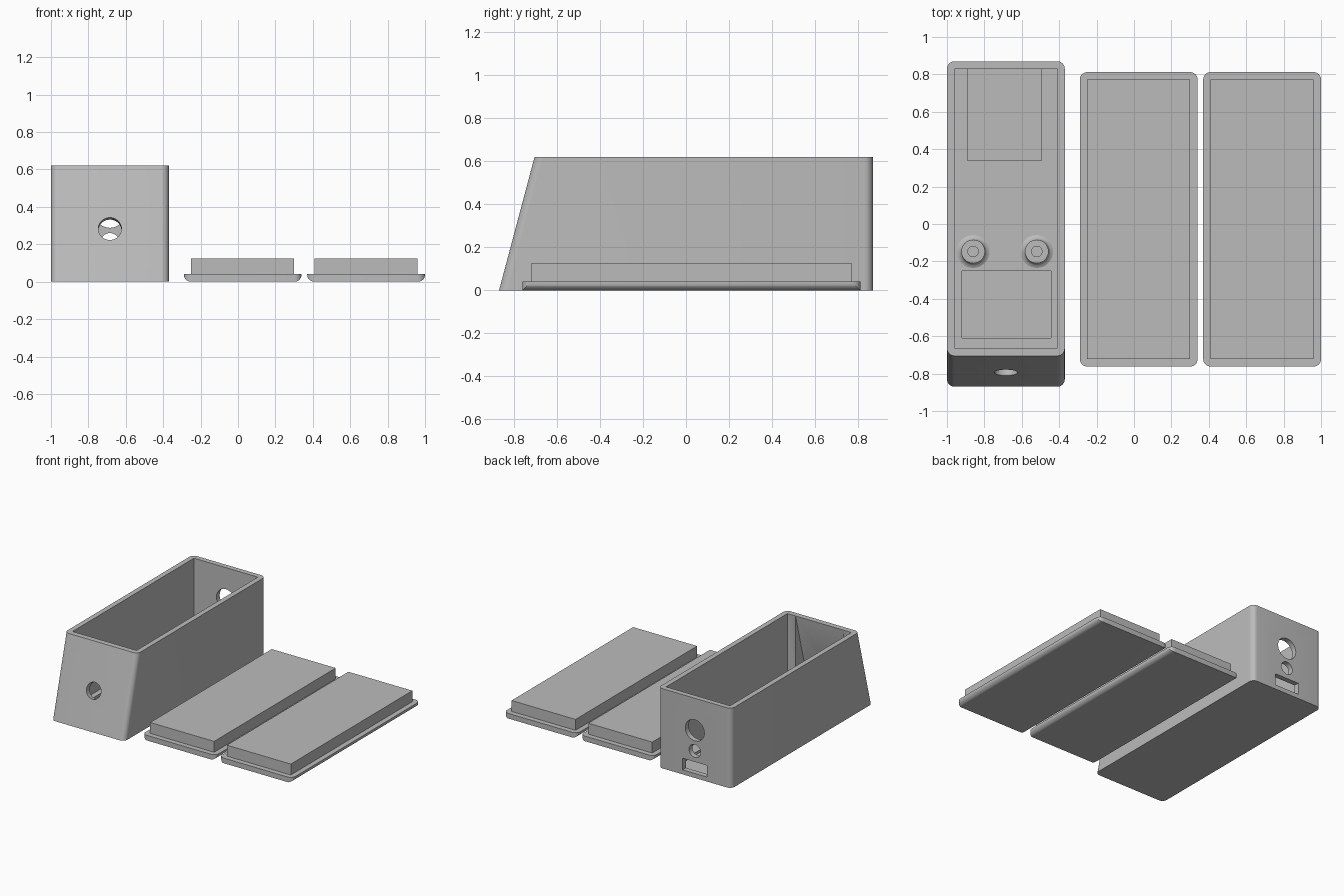
import bpy, bmesh, math
from mathutils import Vector, Matrix

if "Cube" in bpy.data.objects:
    bpy.data.objects.remove(bpy.data.objects["Cube"])

grey = bpy.data.materials.new("light grey plastic")
grey.diffuse_color = (0.5, 0.5, 0.5, 1)
grey.use_nodes = True
grey.node_tree.nodes["Principled BSDF"].inputs["Base Color"].default_value = grey.diffuse_color


def make(name, bm):
    bmesh.ops.recalc_face_normals(bm, faces=bm.faces)
    me = bpy.data.meshes.new(name)
    bm.to_mesh(me)
    bm.free()
    ob = bpy.data.objects.new(name, me)
    bpy.context.collection.objects.link(ob)
    me.materials.append(grey)
    return ob


def rounded(x0, x1, y0, y1, z, r, n=8):
    pts = []
    for cx, cy, a in ((x1 - r, y1 - r, 0), (x0 + r, y1 - r, 90),
                      (x0 + r, y0 + r, 180), (x1 - r, y0 + r, 270)):
        for i in range(n + 1):
            t = math.radians(a + 90 * i / n)
            pts.append(Vector((cx + r * math.cos(t), cy + r * math.sin(t), z)))
    return pts


def loft(name, rings):
    bm = bmesh.new()
    vs = [[bm.verts.new(p) for p in ring] for ring in rings]
    n = len(vs[0])
    for a, b in zip(vs, vs[1:]):
        for i in range(n):
            bm.faces.new((a[i], a[(i + 1) % n], b[(i + 1) % n], b[i]))
    bm.faces.new(vs[0][::-1])
    bm.faces.new(vs[-1])
    return make(name, bm)


def box(name, x0, x1, y0, y1, z0, z1):
    rings = [[(x0, y0, z), (x1, y0, z), (x1, y1, z), (x0, y1, z)] for z in (z0, z1)]
    return loft(name, rings)


def cylinder(name, centre, r, depth, tilt):
    bm = bmesh.new()
    bmesh.ops.create_cone(bm, cap_ends=True, segments=40, radius1=r, radius2=r, depth=depth,
                          matrix=Matrix.Translation(centre) @ Matrix.Rotation(tilt, 4, 'X'))
    return make(name, bm)


def boolean(ob, tool, op='DIFFERENCE'):
    m = ob.modifiers.new(tool.name, 'BOOLEAN')
    m.object, m.operation, m.solver = tool, op, 'EXACT'
    bpy.context.view_layer.objects.active = ob
    bpy.ops.object.modifier_apply(modifier=m.name)
    bpy.data.objects.remove(tool)


def smooth(ob):
    bpy.ops.object.select_all(action='DESELECT')
    ob.select_set(True)
    bpy.context.view_layer.objects.active = ob
    bpy.ops.object.shade_smooth_by_angle(angle=math.radians(30))


# Open case with a sloping front
X0, X1, CX = -1.0, -0.37, -0.685
slope = math.atan2(0.165, 0.62)
case = loft("case", [rounded(X0, X1, -0.87, 0.87, 0, 0.04),
                     rounded(X0, X1, -0.705, 0.87, 0.62, 0.04)])
boolean(case, box("cavity", X0 + 0.04, X1 - 0.04, -0.662, 0.83, 0.04, 0.7))

# Wedge pocket behind the sloping front
pocket = [[(x, -0.815, 0.04), (x, -0.64, 0.04), (x, -0.64, 0.62), (x, -0.661, 0.62)]
          for x in (-0.89, -0.48)]
boolean(case, loft("wedge_pocket", pocket))

# Shallow floor recesses
boolean(case, box("rear_recess", -0.89, -0.495, 0.34, 0.829, 0.02, 0.1))
boolean(case, box("front_recess", -0.92, -0.445, -0.61, -0.25, 0.02, 0.1))

# Openings in the front and rear walls
boolean(case, cylinder("front_hole", (CX, -0.795, 0.283), 0.062, 0.3, math.pi / 2 - slope))
boolean(case, cylinder("large_rear_hole", (CX, 0.87, 0.37), 0.082, 0.3, math.pi / 2))
boolean(case, cylinder("small_rear_hole", (CX, 0.87, 0.21), 0.05, 0.3, math.pi / 2))
boolean(case, box("rear_slot", -0.79, -0.58, 0.8, 0.95, 0.035, 0.125))
smooth(case)

# Two mounting pegs with flared feet and a screw hole
for side, px in (("left", -0.86), ("right", -0.52)):
    profile = [(0.088, 0.035), (0.088, 0.04), (0.074, 0.046), (0.066, 0.056), (0.063, 0.07),
               (0.063, 0.11), (0.028, 0.11), (0.028, 0.05)]
    rings = [[(px + r * math.cos(math.tau * i / 32), -0.147 + r * math.sin(math.tau * i / 32), z)
              for i in range(32)] for r, z in profile]
    smooth(loft(side + "_peg", rings))

# Two lids: plates with rounded lower long edges and a raised plug
for name, x0 in (("middle_lid", -0.29), ("right_lid", 0.37)):
    x1, r = x0 + 0.63, 0.038
    lid = loft(name, [rounded(x0, x1, -0.762, 0.812, z, 0.04) for z in (-0.02, 0.04)])
    arc = [(r - r * math.sin(math.radians(a)), r - r * math.cos(math.radians(a)))
           for a in range(0, 91, 10)]
    section = [(x0 + dx, z) for dx, z in arc] + [(x0 - 0.001, 0.06), (x1 + 0.001, 0.06)]
    section += [(x1 - dx, z) for dx, z in reversed(arc)]
    boolean(lid, loft("edge_profile", [[(x, y, z) for x, z in section] for y in (-1, 1)]),
            'INTERSECT')
    boolean(lid, box("plug", x0 + 0.04, x1 - 0.04, -0.722, 0.772, 0.03, 0.125), 'UNION')
    smooth(lid)
